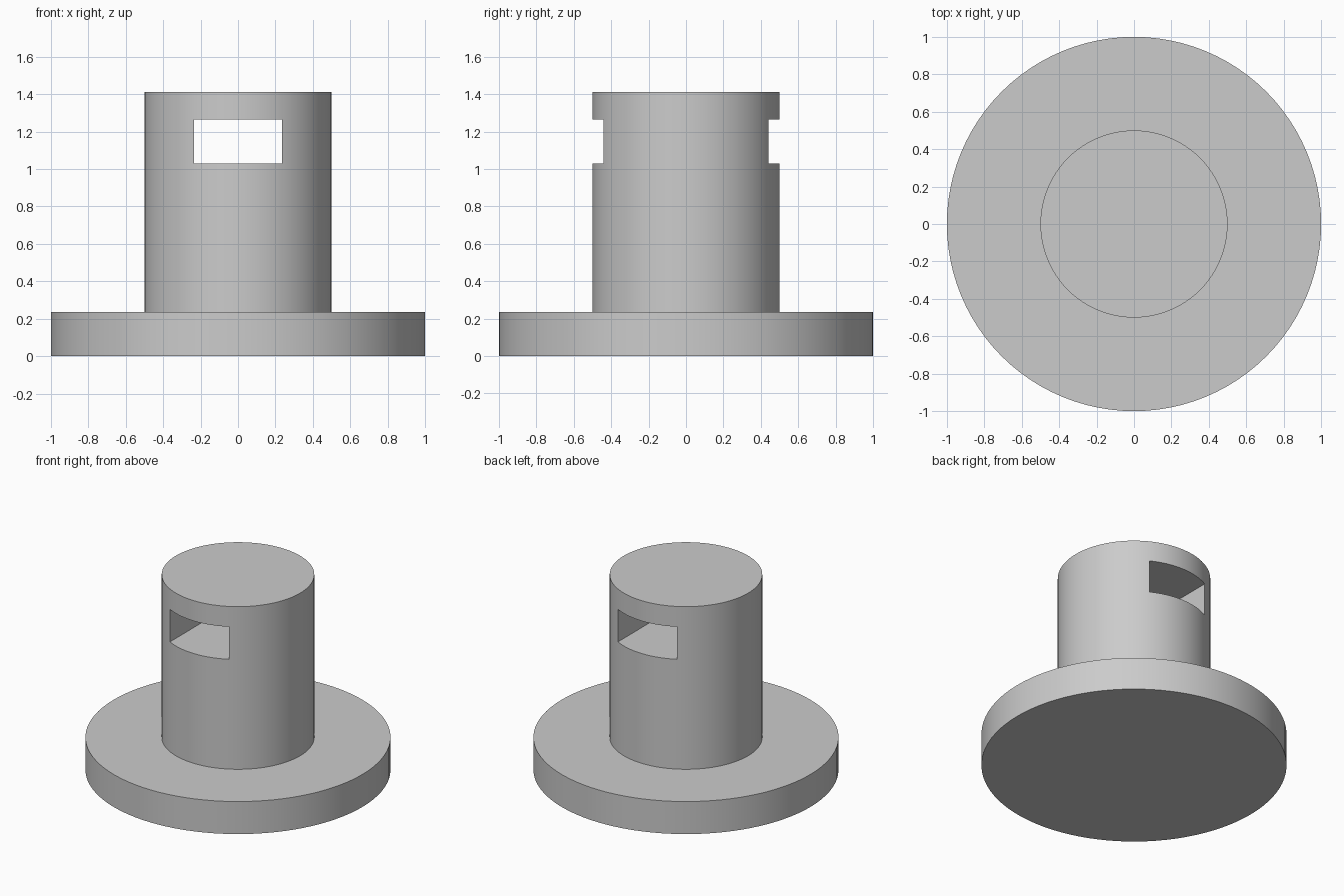
import bpy
import bmesh
import math

old = bpy.data.objects.get("Cube")
if old:
    bpy.data.objects.remove(old, do_unlink=True)

UNIT = 2 / 17          # flange is 17 units across
SEGMENTS = 96

grey = bpy.data.materials.new("plain grey")
grey.use_nodes = True
colour = (0.6, 0.6, 0.6, 1)
grey.diffuse_color = colour
grey.node_tree.nodes["Principled BSDF"].inputs["Base Color"].default_value = colour


def lathe(name, profile):
    """Turn a radius/height profile around z into a closed solid."""
    bm = bmesh.new()
    rings = []
    for radius, height in profile:
        angles = [math.tau * i / SEGMENTS for i in range(SEGMENTS)]
        rings.append([bm.verts.new((radius * math.cos(a), radius * math.sin(a), height))
                      for a in angles])
    for low, high in zip(rings, rings[1:]):
        for i in range(SEGMENTS):
            j = (i + 1) % SEGMENTS
            bm.faces.new((low[i], low[j], high[j], high[i]))
    bm.faces.new(reversed(rings[0]))
    bm.faces.new(rings[-1])
    mesh = bpy.data.meshes.new(name)
    bm.to_mesh(mesh)
    bm.free()
    mesh.materials.append(grey)
    obj = bpy.data.objects.new(name, mesh)
    bpy.context.collection.objects.link(obj)
    return obj


# Wide round flange with a solid post on top
pin = lathe("flanged_post", [(8.5 * UNIT, 0), (8.5 * UNIT, 2 * UNIT),
                             (4.25 * UNIT, 2 * UNIT), (4.25 * UNIT, 12 * UNIT)])

# Rectangular slot running front to back through the post
bpy.ops.mesh.primitive_cube_add(size=1, location=(0, 0, 9.75 * UNIT))
cutter = bpy.context.object
cutter.name = "slot_cutter"
cutter.scale = (4 * UNIT, 2, 2 * UNIT)
cutter.data.materials.append(grey)
cutter.hide_render = True

bpy.ops.object.select_all(action="DESELECT")
pin.select_set(True)
bpy.context.view_layer.objects.active = pin
cut = pin.modifiers.new("slot", "BOOLEAN")
cut.operation = "DIFFERENCE"
cut.solver = "EXACT"
cut.object = cutter
bpy.ops.object.modifier_apply(modifier=cut.name)
bpy.data.objects.remove(cutter, do_unlink=True)

# Smooth round walls, crisp rims and slot edges
bpy.ops.object.shade_smooth_by_angle(angle=math.radians(30))
